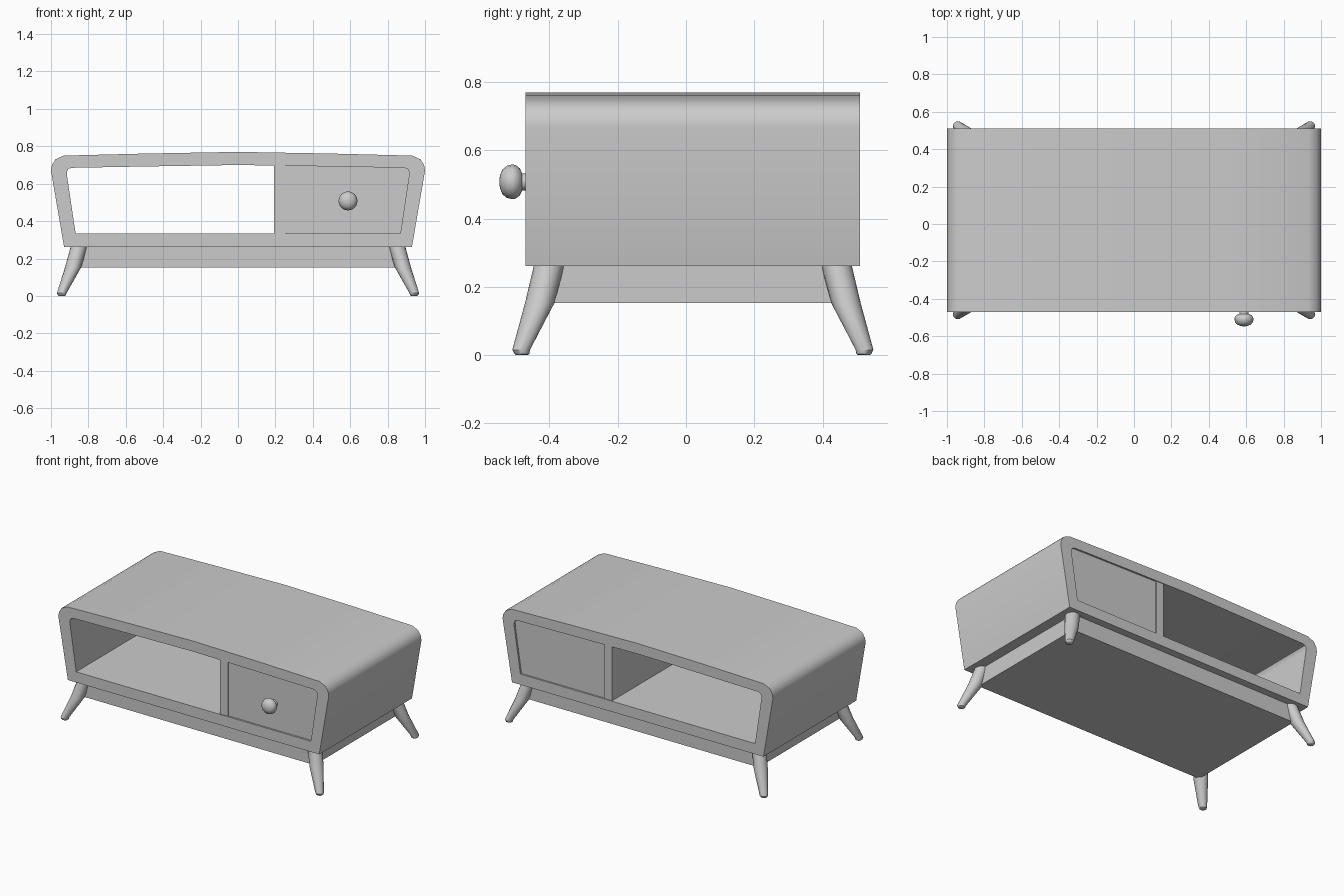
import bpy, bmesh
from math import sin, cos, pi, radians

if "Cube" in bpy.data.objects:
    bpy.data.objects.remove(bpy.data.objects["Cube"])

Y0, Y1 = -0.47, 0.51          # front and back of the cabinet
YC = (Y0 + Y1) / 2

# Right half of the cabinet's profile (x, z), from bottom corner to top centre
OUTER = [(0.93, 0.262), (1.0, 0.67), (0.995, 0.70), (0.976, 0.73), (0.932, 0.75), (0.50, 0.761), (0.0, 0.77)]
INNER = [(0.868, 0.333), (0.914, 0.64), (0.915, 0.665), (0.906, 0.68), (0.885, 0.685), (0.50, 0.692), (0.0, 0.70)]


def finish(name, bm, smooth=35):
    bmesh.ops.recalc_face_normals(bm, faces=bm.faces)
    me = bpy.data.meshes.new(name)
    bm.to_mesh(me)
    bm.free()
    ob = bpy.data.objects.new(name, me)
    bpy.context.collection.objects.link(ob)
    bpy.ops.object.select_all(action='DESELECT')
    bpy.context.view_layer.objects.active = ob
    ob.select_set(True)
    bpy.ops.object.shade_smooth_by_angle(angle=radians(smooth))
    return ob


def mirrored(half):
    return half + [(-x, z) for x, z in reversed(half[:-1])]


def prism(name, pts, y0, y1):
    bm = bmesh.new()
    a = [bm.verts.new((x, y0, z)) for x, z in pts]
    b = [bm.verts.new((x, y1, z)) for x, z in pts]
    bm.faces.new(a)
    bm.faces.new(b)
    for i in range(len(pts)):
        j = (i + 1) % len(pts)
        bm.faces.new((a[i], a[j], b[j], b[i]))
    return finish(name, bm)


def loft(name, rings):
    bm = bmesh.new()
    loops = [[bm.verts.new(p) for p in r] for r in rings]
    n = len(loops[0])
    for a, b in zip(loops, loops[1:]):
        for i in range(n):
            j = (i + 1) % n
            bm.faces.new((a[i], a[j], b[j], b[i]))
    bm.faces.new(loops[0])
    bm.faces.new(loops[-1])
    return finish(name, bm)


# Cabinet shell: open tube between outer and inner profile
bm = bmesh.new()
loops = [[bm.verts.new((x, y, z)) for x, z in mirrored(prof)]
         for prof, y in ((OUTER, Y0), (OUTER, Y1), (INNER, Y1), (INNER, Y0))]
n = len(loops[0])
for k in range(4):
    a, b = loops[k], loops[(k + 1) % 4]
    for i in range(n):
        j = (i + 1) % n
        bm.faces.new((a[i], a[j], b[j], b[i]))
finish("cabinet_shell", bm)

# Divider, door and back panel of the right-hand compartment
prism("divider", [(0.193, 0.333), (0.25, 0.333), (0.25, 0.696), (0.193, 0.697)], Y0 + 0.005, Y1 - 0.005)
panel = [(0.25, 0.333)] + INNER[:-1] + [(0.25, 0.696)]
prism("door", panel, Y0 + 0.012, Y0 + 0.035)
prism("back_panel", panel, Y1 - 0.035, Y1 - 0.012)

# Plinth under the cabinet
prism("plinth", [(-0.86, 0.153), (0.86, 0.153), (0.86, 0.262), (-0.86, 0.262)], YC - 0.44, YC + 0.44)

# Door knob: flattened ball on a short neck, turned around y
KNOB = [(0.025, -0.455), (0.025, -0.480), (0.040, -0.487), (0.049, -0.499), (0.051, -0.509),
        (0.047, -0.525), (0.036, -0.538), (0.019, -0.545), (0.005, -0.547)]
loft("knob", [[(0.588 + r * cos(2 * pi * i / 16), y, 0.508 + r * sin(2 * pi * i / 16)) for i in range(16)]
              for r, y in KNOB])

# Splayed tapered legs: (x, y offset from centre, z, radius)
LEG = [(0.848, 0.419, 0.270, 0.045), (0.882, 0.449, 0.152, 0.043),
       (0.942, 0.503, 0.016, 0.026), (0.942, 0.501, 0.004, 0.022), (0.942, 0.501, 0.0, 0.016)]
for sy, end in ((-1, "front"), (1, "back")):
    for sx, side in ((-1, "left"), (1, "right")):
        loft(f"{end}_{side}_leg",
             [[(sx * (x + r * cos(2 * pi * i / 16)), YC + sy * (y + r * sin(2 * pi * i / 16)), z)
               for i in range(16)] for x, y, z, r in LEG])
